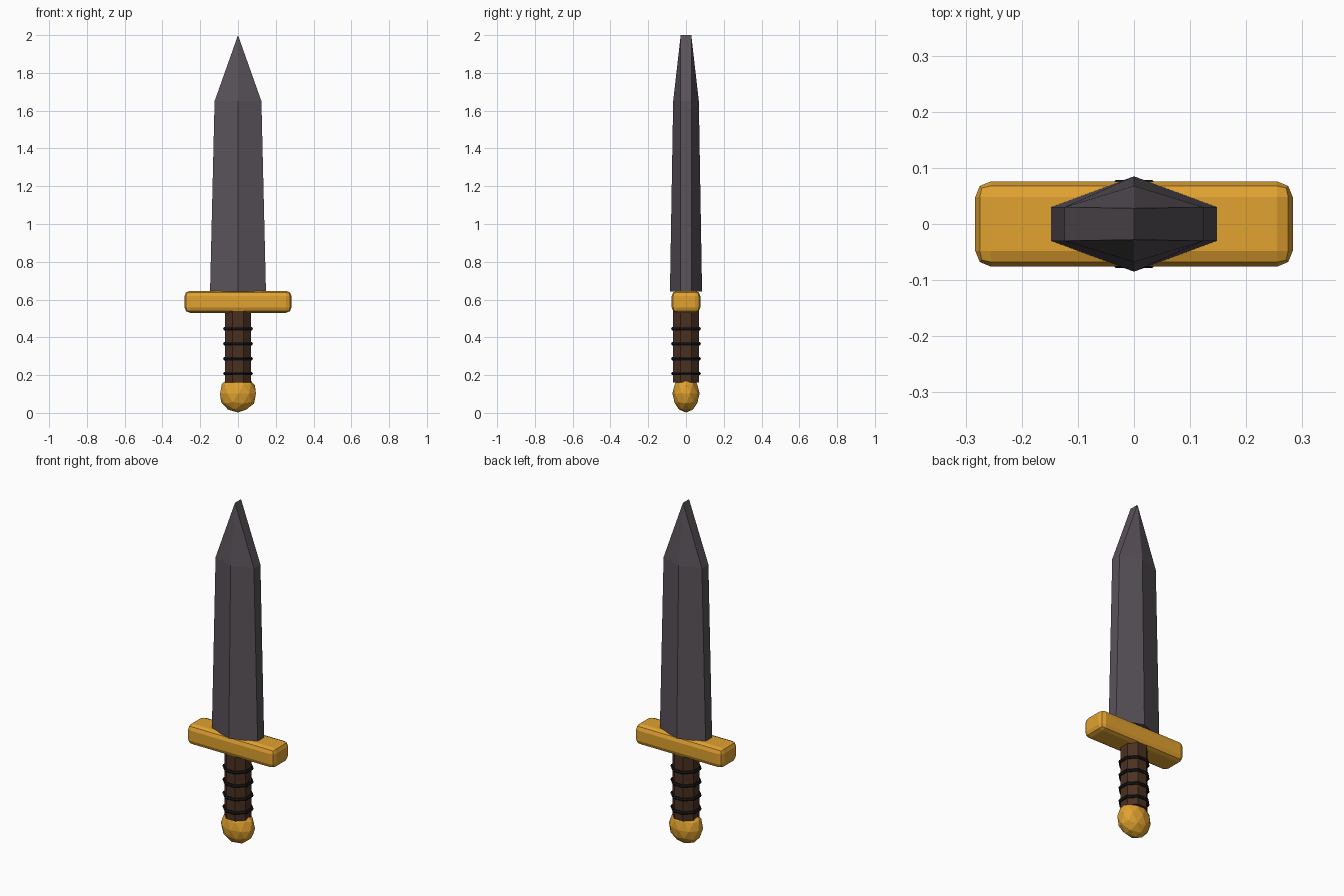
import bpy, bmesh
from math import pi

if "Cube" in bpy.data.objects:
    bpy.data.objects.remove(bpy.data.objects["Cube"])


def material(name, rgb):
    m = bpy.data.materials.new(name)
    m.diffuse_color = (*rgb, 1)
    m.use_nodes = True
    m.node_tree.nodes["Principled BSDF"].inputs["Base Color"].default_value = m.diffuse_color
    return m


steel = material("steel", (0.10, 0.085, 0.10))
gold = material("gold", (0.75, 0.36, 0.03))
leather = material("leather", (0.07, 0.03, 0.015))
black = material("black", (0.008, 0.008, 0.008))


def finish(name, mat):
    ob = bpy.context.object
    ob.name = name
    ob.data.materials.append(mat)
    return ob


# Blade: hexagonal sections tapering to a short edge at the tip
bm = bmesh.new()


def section(z, half_x, edge_y, ridge_y):
    pts = [(half_x, -edge_y), (half_x, edge_y), (0, ridge_y),
           (-half_x, edge_y), (-half_x, -edge_y), (0, -ridge_y)]
    return [bm.verts.new((x, y, z)) for x, y in pts]


rings = [section(0.643, 0.148, 0.03, 0.085),
         section(1.65, 0.124, 0.03, 0.068),
         section(2.0, 0.0, 0.028, 0.028)]
bm.faces.new(rings[0][::-1])
for low, high in zip(rings, rings[1:]):
    for i in range(6):
        j = (i + 1) % 6
        bm.faces.new((low[i], low[j], high[j], high[i]))
bmesh.ops.remove_doubles(bm, verts=bm.verts[:], dist=0.0001)
bmesh.ops.recalc_face_normals(bm, faces=bm.faces[:])
mesh = bpy.data.meshes.new("blade")
bm.to_mesh(mesh)
bm.free()
blade = bpy.data.objects.new("blade", mesh)
bpy.context.collection.objects.link(blade)
mesh.materials.append(steel)

# Cross guard: rounded bar
bpy.ops.mesh.primitive_cube_add(size=1, location=(0, 0, 0.588))
guard = finish("guard", gold)
guard.scale = (0.566, 0.152, 0.116)
bpy.ops.object.transform_apply(location=False, rotation=False, scale=True)
bevel = guard.modifiers.new("bevel", "BEVEL")
bevel.width = 0.028
bevel.segments = 2

# Grip: octagonal rod
bpy.ops.mesh.primitive_cylinder_add(vertices=8, radius=0.0735, depth=0.38,
                                    location=(0, 0, 0.35), rotation=(0, 0, pi / 8))
finish("grip", leather)

# Grip wraps
for i in range(4):
    bpy.ops.mesh.primitive_torus_add(major_segments=8, minor_segments=6,
                                     major_radius=0.075, minor_radius=0.01,
                                     location=(0, 0, 0.208 + 0.079 * i),
                                     rotation=(0, 0, pi / 8))
    finish(f"grip_wrap_{i + 1}", black)

# Pommel: faceted ball flattened front to back
bpy.ops.mesh.primitive_ico_sphere_add(subdivisions=2, radius=0.1, location=(0, 0, 0.102))
pommel = finish("pommel", gold)
pommel.scale = (1, 0.72, 1)
